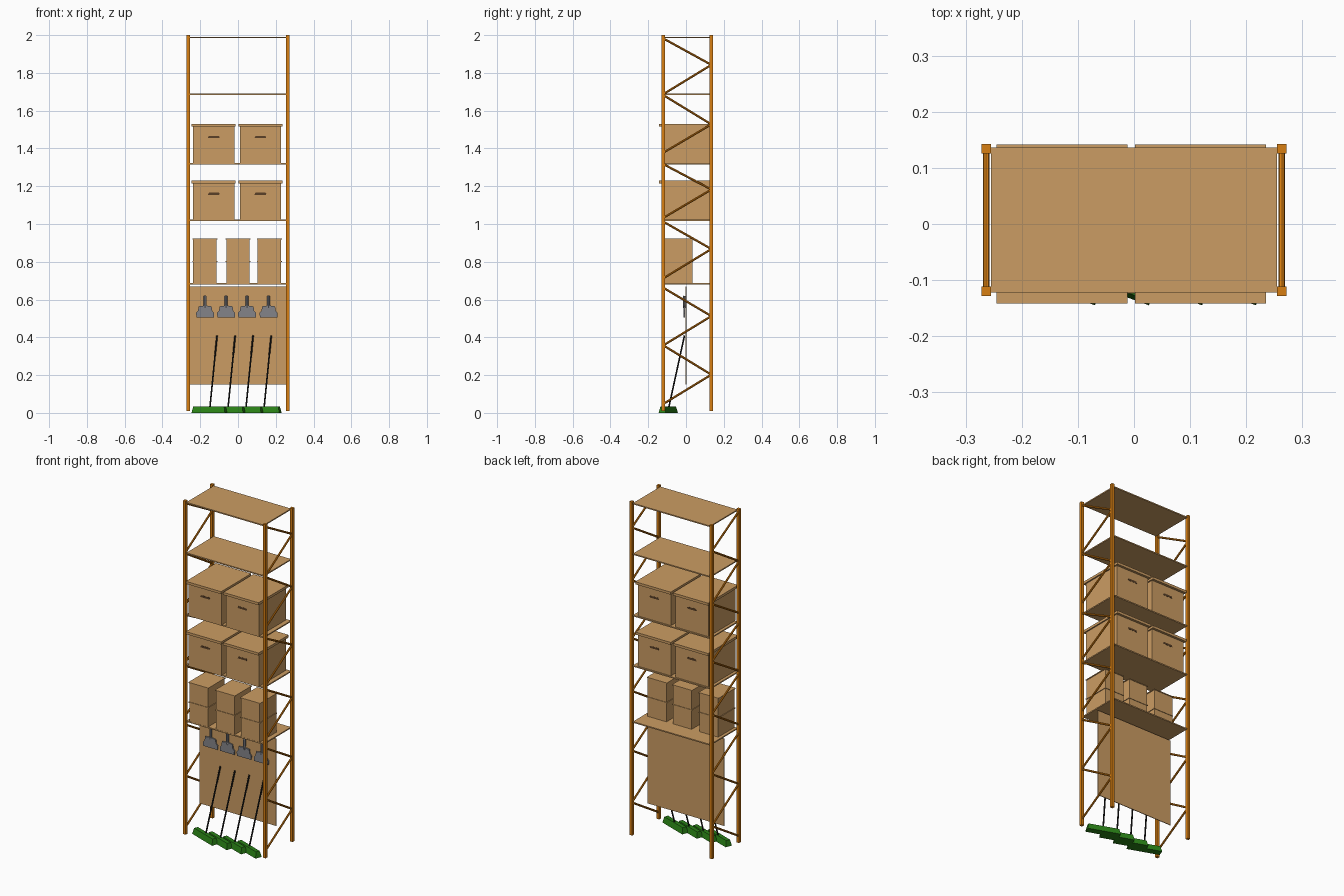
import bpy, bmesh, math
from mathutils import Vector, Matrix

if "Cube" in bpy.data.objects:
    bpy.data.objects.remove(bpy.data.objects["Cube"])


def material(name, rgb):
    m = bpy.data.materials.new(name)
    m.diffuse_color = (*rgb, 1)
    m.use_nodes = True
    m.node_tree.nodes["Principled BSDF"].inputs["Base Color"].default_value = m.diffuse_color
    return m


ORANGE = material("orange paint", (0.68, 0.21, 0.006))
CARD = material("cardboard tan", (0.60, 0.335, 0.125))
SLOT = material("slot brown", (0.10, 0.05, 0.02))
GREY = material("shovel grey", (0.23, 0.23, 0.25))
BLACK = material("handle black", (0.012, 0.012, 0.012))
GREEN = material("brush green", (0.022, 0.22, 0.008))


def finish(bm, name, mat):
    bmesh.ops.recalc_face_normals(bm, faces=bm.faces)
    me = bpy.data.meshes.new(name)
    bm.to_mesh(me)
    bm.free()
    me.materials.append(mat)
    ob = bpy.data.objects.new(name, me)
    bpy.context.collection.objects.link(ob)
    return ob


def box(name, mat, x, y, z):
    """Box from (min, max) ranges on each axis."""
    bm = bmesh.new()
    mtx = Matrix.Translation([sum(r) / 2 for r in (x, y, z)])
    mtx = mtx @ Matrix.Diagonal([r[1] - r[0] for r in (x, y, z)] + [1])
    bmesh.ops.create_cube(bm, size=1, matrix=mtx)
    return finish(bm, name, mat)


def rod(name, mat, a, b, r, sides=8):
    a, b = Vector(a), Vector(b)
    bm = bmesh.new()
    mtx = Matrix.Translation((a + b) / 2) @ (b - a).to_track_quat('Z', 'Y').to_matrix().to_4x4()
    bmesh.ops.create_cone(bm, cap_ends=True, segments=sides, radius1=r, radius2=r,
                          depth=(b - a).length, matrix=mtx)
    return finish(bm, name, mat)


def plate(name, mat, pts, y0, y1):
    """Outline in x-z extruded along y."""
    bm = bmesh.new()
    f = bm.faces.new([bm.verts.new((x, y0, z)) for x, z in pts])
    new = bmesh.ops.extrude_face_region(bm, geom=[f])["geom"]
    bmesh.ops.translate(bm, vec=(0, y1 - y0, 0),
                        verts=[v for v in new if isinstance(v, bmesh.types.BMVert)])
    return finish(bm, name, mat)


# Uprights and zig-zag side bracing
YF, YB = -0.12, 0.134
BRACES = [(0.05, 0.20), (0.355, 0.205), (0.36, 0.51), (0.66, 0.515),
          (0.715, 0.865), (1.01, 0.87), (1.035, 1.18), (1.315, 1.185),
          (1.38, 1.525), (1.68, 1.53), (1.69, 1.84), (1.98, 1.845)]
for sx in (-1, 1):
    cx = sx * 0.2635
    for y in (YF, YB):
        box("upright", ORANGE, (cx - 0.0085, cx + 0.0085), (y - 0.0085, y + 0.0085), (0.01, 2.0))
    for zf, zb in BRACES:
        rod("side_brace", ORANGE, (cx, YF + 0.004, zf), (cx, YB - 0.004, zb), 0.0058)

# Shelves
for z in (0.685, 1.02, 1.32, 1.687, 1.988):
    box("shelf", CARD, (-0.255, 0.255), (-0.122, 0.136), (z - 0.004, z + 0.003))

# Hanging tool panel
box("tool_panel", CARD, (-0.253, 0.253), (-0.002, 0.002), (0.15, 0.67))

# Large lidded boxes with hand slots front and back
for z in (1.023, 1.323):
    for x0 in (-0.2375, 0.0095):
        x1 = x0 + 0.218
        box("large_box", CARD, (x0, x1), (-0.127, 0.128), (z, z + 0.194))
        box("large_box_lid", CARD, (x0 - 0.0075, x1 + 0.0075), (-0.142, 0.142), (z + 0.192, z + 0.207))
        c, h = (x0 + x1) / 2, z + 0.137
        slot = [(c - 0.032, h - 0.006), (c + 0.028, h - 0.006), (c + 0.032, h + 0.001),
                (c + 0.026, h + 0.006), (c - 0.026, h + 0.006)]
        plate("hand_slot", SLOT, slot, -0.128, -0.126)
        plate("hand_slot", SLOT, slot, 0.127, 0.129)

# Small boxes, stacked in pairs
for cx in (-0.175, 0.0, 0.166):
    for z in (0.688, 0.805):
        box("small_box", CARD, (cx - 0.062, cx + 0.062), (-0.121, 0.035), (z, z + 0.114))
        box("small_box_lid", CARD, (cx - 0.066, cx + 0.066), (-0.124, 0.038), (z + 0.112, z + 0.117))

# Shovel heads on the panel
for cx in (-0.174, -0.063, 0.048, 0.162):
    half = [(0.006, 0.62), (0.006, 0.568), (0.034, 0.564), (0.038, 0.54), (0.048, 0.53), (0.046, 0.506)]
    pts = [(cx + x, z) for x, z in half] + [(cx - x, z) for x, z in reversed(half)]
    plate("shovel_head", GREY, pts, -0.013, -0.006)
    rod("shovel_socket", GREY, (cx, -0.009, 0.555), (cx, -0.007, 0.62), 0.0075)

# Brooms: angled brush heads with leaning handles
for cx in (-0.151, -0.055, 0.04, 0.136):
    bm = bmesh.new()
    mtx = (Matrix.Translation((cx, -0.094, 0.0175)) @ Matrix.Rotation(math.radians(-20), 4, 'Z')
           @ Matrix.Diagonal((0.188, 0.04, 0.035, 1)))
    bmesh.ops.create_cube(bm, size=1)
    for v in bm.verts:  # flare towards the floor
        if v.co.z > 0:
            v.co.x *= 0.92
            v.co.y *= 0.6
    bm.transform(mtx)
    finish(bm, "broom_head", GREEN)
    rod("broom_handle", BLACK, (cx + 0.002, -0.092, 0.025), (cx + 0.04, -0.008, 0.41), 0.0045)
